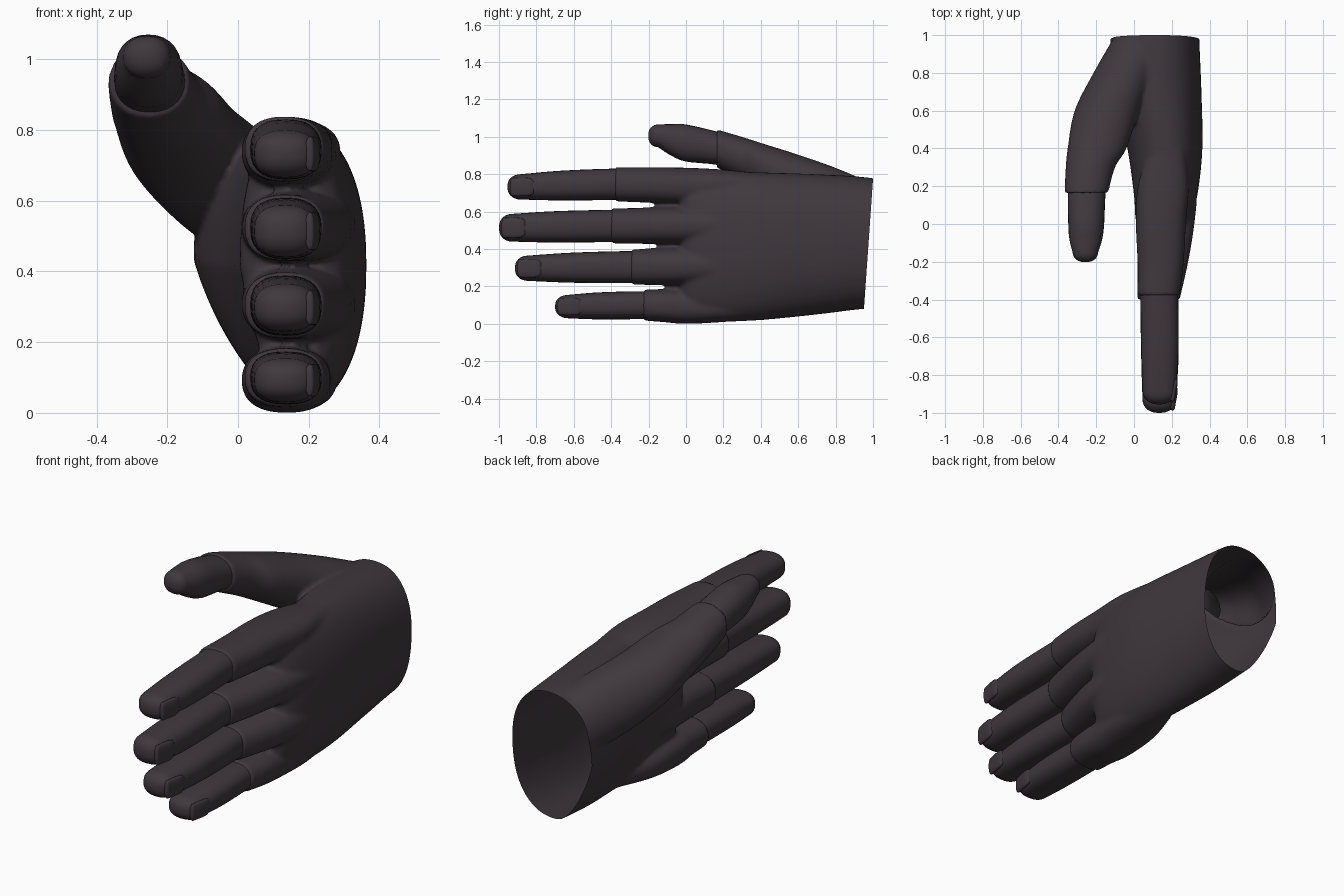
import bpy, bmesh, math
from mathutils import Vector

cube = bpy.data.objects.get("Cube")
if cube:
    bpy.data.objects.remove(cube, do_unlink=True)

skin = bpy.data.materials.new("dark charcoal")
skin.use_nodes = True
colour = (0.050, 0.039, 0.046, 1)
skin.diffuse_color = colour
bsdf = skin.node_tree.nodes["Principled BSDF"]
bsdf.inputs["Base Color"].default_value = colour
bsdf.inputs["Roughness"].default_value = 0.7


def spline(rows, steps):
    """Smooth the cross-section table with a Catmull-Rom curve."""
    rows = [Vector(r) for r in rows]
    out = []
    for i in range(len(rows) - 1):
        a, b, c, d = (rows[max(i - 1, 0)], rows[i], rows[i + 1],
                      rows[min(i + 2, len(rows) - 1)])
        for k in range(steps):
            t = k / steps
            out.append(b + (c - a) * (t / 2) + (a * 2 - b * 5 + c * 4 - d) * (t * t / 2)
                       + (b * 3 - a - c * 3 + d) * (t ** 3 / 2))
    return out + [rows[-1]]


def loft(bm, rows, steps=5, sides=28, power=2.4, taper=0.0, dome=0.0):
    """Tube through sections (y, x0, x1, z0, z1); dome rounds off the last end."""
    rows = spline(rows, steps)
    if dome:
        y, x0, x1, z0, z1 = rows[-1]
        cx, cz = (x0 + x1) / 2, (z0 + z1) / 2
        for k in range(1, 8):
            a = math.radians(12 * k)
            s = math.cos(a) ** 0.85
            rows.append((y - dome * math.sin(a), cx + (x0 - cx) * s, cx + (x1 - cx) * s,
                         cz + (z0 - cz) * s, cz + (z1 - cz) * s))
    rings = []
    for y, x0, x1, z0, z1 in rows:
        ring = []
        for k in range(sides):
            a = math.tau * k / sides
            c, s = math.cos(a), math.sin(a)
            u = math.copysign(abs(c) ** (2 / power), c)
            v = math.copysign(abs(s) ** (2 / power), s)
            if u < 0:
                u *= 1 + taper * min(v, 0)      # palm side narrows downward
            ring.append(bm.verts.new(((x0 + x1) / 2 + u * (x1 - x0) / 2, y,
                                      (z0 + z1) / 2 + v * (z1 - z0) / 2)))
        rings.append(ring)
    for p, q in zip(rings, rings[1:]):
        for k in range(sides):
            j = (k + 1) % sides
            bm.faces.new((p[k], p[j], q[j], q[k]))
    bm.faces.new(rings[0])
    bm.faces.new(rings[-1][::-1])


def make_object(name, bm):
    bmesh.ops.recalc_face_normals(bm, faces=bm.faces[:])
    mesh = bpy.data.meshes.new(name)
    bm.to_mesh(mesh)
    bm.free()
    mesh.materials.append(skin)
    obj = bpy.data.objects.new(name, mesh)
    bpy.context.collection.objects.link(obj)
    for poly in mesh.polygons:
        poly.use_smooth = True
    return obj


# Fingers: name, z range at root, knuckle x, z range at cuff, cuff y, z range at tip, tip y
FINGERS = [
    ("index", 0.64, 0.835, 0.28, 0.655, 0.838, -0.38, 0.665, 0.80, -0.955),
    ("middle", 0.425, 0.625, 0.325, 0.43, 0.617, -0.40, 0.44, 0.588, -1.0),
    ("ring", 0.205, 0.41, 0.325, 0.21, 0.397, -0.295, 0.23, 0.365, -0.915),
    ("little", 0.0, 0.185, 0.27, 0.018, 0.182, -0.23, 0.03, 0.155, -0.70),
]

# Glove body: palm and wrist
glove = bmesh.new()
loft(glove, [(1.1, -0.12, 0.345, 0.085, 0.76), (0.95, -0.125, 0.347, 0.08, 0.785),
             (0.7, -0.10, 0.357, 0.05, 0.80), (0.4, -0.035, 0.362, 0.02, 0.81),
             (0.15, 0.0, 0.335, 0.01, 0.815), (0.02, 0.01, 0.295, 0.02, 0.81),
             (-0.03, 0.05, 0.24, 0.05, 0.78)], sides=48, power=2.3, taper=0.45)

# Glove finger sleeves
for name, z0, z1, xk, c0, c1, cy, t0, t1, ty in FINGERS:
    loft(glove, [(0.4, 0.08, xk - 0.01, z0 + 0.03, z1 - 0.03),
                 (0.2, 0.02, xk + 0.01, z0 + 0.01, z1 - 0.01),
                 (0.0, 0.01, xk - 0.005, z0, z1),
                 (cy * 0.5, 0.018, (xk + 0.25) / 2, (z0 + c0) / 2, (z1 + c1) / 2),
                 (cy, 0.018, 0.242, c0, c1)])

# Glove thumb sleeve
loft(glove, [(1.0, -0.10, 0.20, 0.42, 0.75), (0.8, -0.215, 0.12, 0.49, 0.835),
             (0.6, -0.315, 0.03, 0.60, 0.905), (0.4, -0.352, -0.04, 0.715, 0.968),
             (0.3, -0.362, -0.10, 0.77, 1.0), (0.165, -0.368, -0.136, 0.835, 1.04)],
     power=2.1)
source = make_object("glove_source", glove)

# Fuse the sleeves into one soft skin
fuse = source.modifiers.new("fuse", 'REMESH')
fuse.mode = 'VOXEL'
fuse.voxel_size = 0.011
soften = source.modifiers.new("soften", 'SMOOTH')
soften.factor = 0.5
soften.iterations = 7
graph = bpy.context.evaluated_depsgraph_get()
fused = bpy.data.meshes.new_from_object(source.evaluated_get(graph))
bpy.data.objects.remove(source, do_unlink=True)

# Cut the slanted wrist open
glove = bmesh.new()
glove.from_mesh(fused)
bpy.data.meshes.remove(fused)
bmesh.ops.bisect_plane(glove, geom=glove.verts[:] + glove.edges[:] + glove.faces[:],
                       plane_co=(0, 1.0, 0.775), plane_no=(0, 1, -0.07), clear_outer=True)
make_object("glove", glove)

# Bare fingers with nails on the back of the hand
for name, z0, z1, xk, c0, c1, cy, t0, t1, ty in FINGERS:
    bm = bmesh.new()
    loft(bm, [(cy + 0.12, 0.04, 0.225, c0 + 0.015, c1 - 0.015),
              (cy, 0.034, 0.234, c0 + 0.008, c1 - 0.008),
              ((cy + ty) / 2, 0.038, 0.236, (c0 + t0) / 2, (c1 + t1) / 2),
              (ty + 0.07, 0.045, 0.222, t0, t1)], power=2.5, dome=0.07)
    make_object(name + "_finger", bm)
    bm = bmesh.new()
    mid, half = (t0 + t1) / 2, (t1 - t0) * 0.36
    loft(bm, [(ty + 0.14, 0.212, 0.226, mid - half * 0.7, mid + half * 0.7),
              (ty + 0.11, 0.205, 0.231, mid - half, mid + half),
              (ty + 0.025, 0.19, 0.216, mid - half, mid + half)],
         sides=20, dome=0.012)
    make_object(name + "_nail", bm)

# Bare thumb
bm = bmesh.new()
loft(bm, [(0.28, -0.34, -0.13, 0.81, 0.99), (0.165, -0.35, -0.15, 0.85, 1.028),
          (0.0, -0.348, -0.158, 0.868, 1.066), (-0.08, -0.342, -0.168, 0.9, 1.068),
          (-0.15, -0.325, -0.19, 0.945, 1.066)], power=2.2, dome=0.052)
make_object("thumb", bm)
